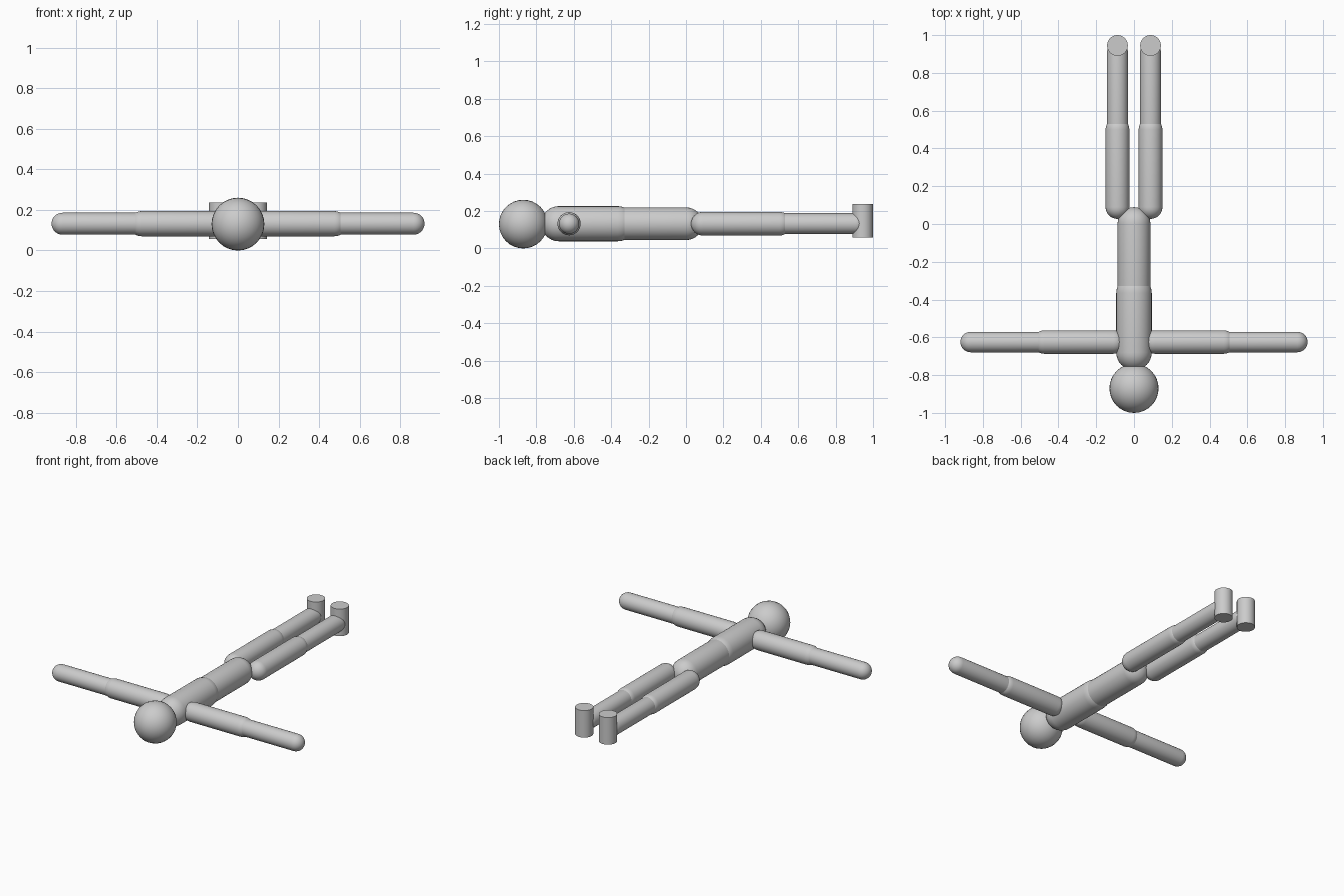
import bpy
import bmesh
from math import sin, cos, pi, radians
from mathutils import Vector, Matrix

cube = bpy.data.objects.get("Cube")
if cube:
    bpy.data.objects.remove(cube, do_unlink=True)

# One plain grey for the whole figure
grey = bpy.data.materials.new("light grey")
grey.use_nodes = True
colour = (0.6, 0.6, 0.6, 1)
grey.diffuse_color = colour
grey.node_tree.nodes["Principled BSDF"].inputs["Base Color"].default_value = colour

MID = 0.132  # height of the body axis


def finish(name, bm):
    bmesh.ops.recalc_face_normals(bm, faces=bm.faces)
    mesh = bpy.data.meshes.new(name)
    bm.to_mesh(mesh)
    bm.free()
    mesh.materials.append(grey)
    obj = bpy.data.objects.new(name, mesh)
    bpy.context.collection.objects.link(obj)
    bpy.ops.object.select_all(action="DESELECT")
    obj.select_set(True)
    bpy.context.view_layer.objects.active = obj
    bpy.ops.object.shade_smooth_by_angle(angle=radians(35))
    return obj


def capsule(name, start, end, radius, steps=8, sides=32):
    """Round-ended tube; start and end are the centres of its domes."""
    start, end = Vector(start), Vector(end)
    axis = end - start
    profile = []
    for base, first in ((0, -pi / 2), (axis.length, 0)):
        for i in range(steps + 1):
            a = first + i * pi / 2 / steps
            profile.append((radius * cos(a), 0, base + radius * sin(a)))
    bm = bmesh.new()
    verts = [bm.verts.new(p) for p in profile]
    edges = [bm.edges.new(pair) for pair in zip(verts, verts[1:])]
    bmesh.ops.spin(bm, geom=verts + edges, cent=(0, 0, 0), axis=(0, 0, 1),
                   angle=2 * pi, steps=sides)
    bmesh.ops.remove_doubles(bm, verts=bm.verts, dist=0.0001)
    turn = Vector((0, 0, 1)).rotation_difference(axis).to_matrix().to_4x4()
    bm.transform(Matrix.Translation(start) @ turn)
    return finish(name, bm)


# Head, with its pole facing forward
bm = bmesh.new()
bmesh.ops.create_uvsphere(
    bm, u_segments=32, v_segments=16, radius=0.13,
    matrix=Matrix.Translation((0, -0.87, 0.13)) @ Matrix.Rotation(pi / 2, 4, "X"))
finish("head", bm)

# Torso
capsule("chest", (0, -0.68, MID), (0, -0.365, MID), 0.094)
capsule("abdomen", (0, -0.33, MID), (0, 0.002, MID), 0.087)

# Limbs on both sides
for side, s in (("left", 1), ("right", -1)):
    capsule(side + "_upper_arm", (s * 0.11, -0.625, MID), (s * 0.475, -0.625, MID), 0.062)
    capsule(side + "_forearm", (s * 0.48, -0.625, MID), (s * 0.865, -0.625, MID), 0.054)
    x = s * 0.0875
    capsule(side + "_thigh", (x, 0.09, MID), (x, 0.5, MID), 0.063)
    capsule(side + "_shin", (x, 0.51, MID), (x, 0.905, MID), 0.056)
    # Upright cylinder foot
    bm = bmesh.new()
    bmesh.ops.create_cone(bm, cap_ends=True, segments=32, radius1=0.055,
                          radius2=0.055, depth=0.18,
                          matrix=Matrix.Translation((x, 0.945, 0.147)))
    finish(side + "_foot", bm)
